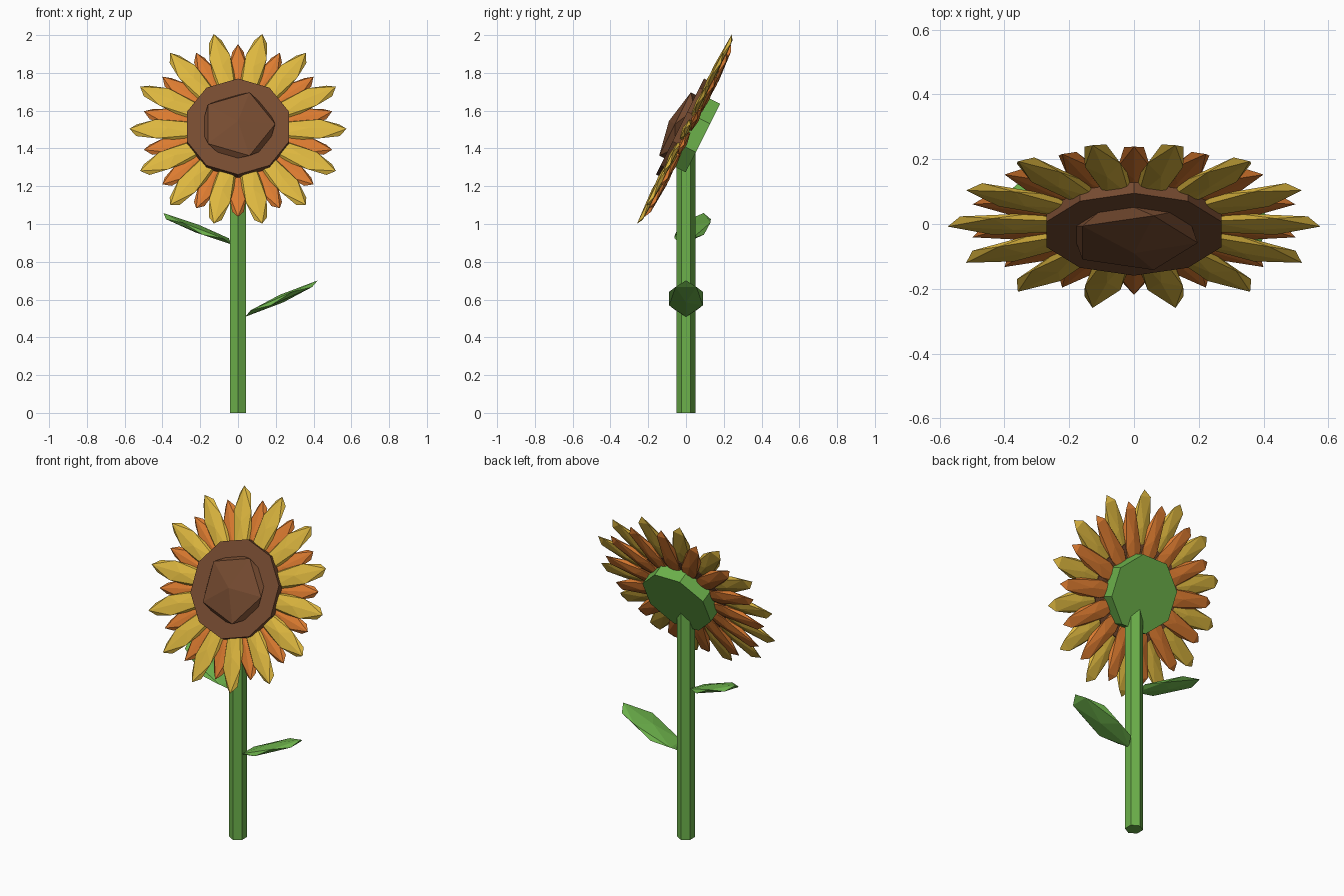
import bpy, bmesh, math
from mathutils import Matrix, Vector

if "Cube" in bpy.data.objects:
    bpy.data.objects.remove(bpy.data.objects["Cube"])


def material(name, rgb):
    m = bpy.data.materials.new(name)
    m.diffuse_color = (*rgb, 1)
    m.use_nodes = True
    m.node_tree.nodes["Principled BSDF"].inputs["Base Color"].default_value = m.diffuse_color
    return m


GREEN = material("leaf green", (0.15, 0.44, 0.07))
YELLOW = material("petal yellow", (0.72, 0.47, 0.05))
ORANGE = material("petal orange", (0.72, 0.20, 0.03))
BROWN = material("seed brown", (0.18, 0.07, 0.03))


def finish(name, bm, matrix, mat):
    bm.transform(matrix)
    me = bpy.data.meshes.new(name)
    bm.to_mesh(me)
    bm.free()
    me.materials.append(mat)
    ob = bpy.data.objects.new(name, me)
    bpy.context.collection.objects.link(ob)
    return ob


def prism(name, sides, radius, z0, z1, first_angle, mat, frame=Matrix()):
    """Flat-sided cylinder between two heights of a frame."""
    bm = bmesh.new()
    ring = [Vector((radius * math.cos(a), radius * math.sin(a), z0)) for a in
            (math.radians(first_angle) + math.tau * i / sides for i in range(sides))]
    face = bm.faces.new([bm.verts.new(p) for p in ring])
    top = bmesh.ops.extrude_face_region(bm, geom=[face])["geom"]
    bmesh.ops.translate(bm, vec=(0, 0, z1 - z0),
                        verts=[v for v in top if isinstance(v, bmesh.types.BMVert)])
    bmesh.ops.recalc_face_normals(bm, faces=bm.faces)
    return finish(name, bm, frame, mat)


def blob(name, scale, mat, frame=Matrix()):
    """Stretched twenty-sided ball, used for petals, leaves and seeds."""
    bm = bmesh.new()
    bmesh.ops.create_icosphere(bm, subdivisions=1, radius=1)
    return finish(name, bm, frame @ Matrix.Diagonal((*scale, 1)), mat)


def rot(deg, axis):
    return Matrix.Rotation(math.radians(deg), 4, axis)


# Stem
prism("stem", 6, 0.05, 0, 1.39, 90, GREEN)

# Leaves
blob("lower_leaf", (0.24, 0.105, 0.022), GREEN,
     Matrix.Translation((0.23, 0, 0.605)) @ rot(-24, 'Y'))
blob("upper_leaf", (0.23, 0.095, 0.022), GREEN,
     Matrix.Translation((-0.215, 0.035, 0.975)) @ rot(162, 'Z') @ rot(-21, 'Y')
     .inverted().inverted())

# Flower head, leaning back
head = Matrix.Translation((0, 0, 1.5)) @ rot(63.4, 'X')
prism("flower_back", 8, 0.22, -0.10, -0.01, 22.5, GREEN, head)
prism("seed_disc", 10, 0.284, -0.02, 0.036, 90, BROWN, head)
blob("seed_dome", (0.22, 0.22, 0.065), BROWN, head @ Matrix.Translation((0, 0, 0.036)))

# Two rings of petals
step = 360 / 14
for i in range(14):
    blob("outer_petal", (0.225, 0.066, 0.02), YELLOW,
         head @ rot(i * step, 'Z') @ Matrix.Translation((0.374, 0, 0)))
    blob("inner_petal", (0.225, 0.058, 0.02), ORANGE,
         head @ rot((i + 0.5) * step, 'Z') @ Matrix.Translation((0.31, 0, -0.02)))
